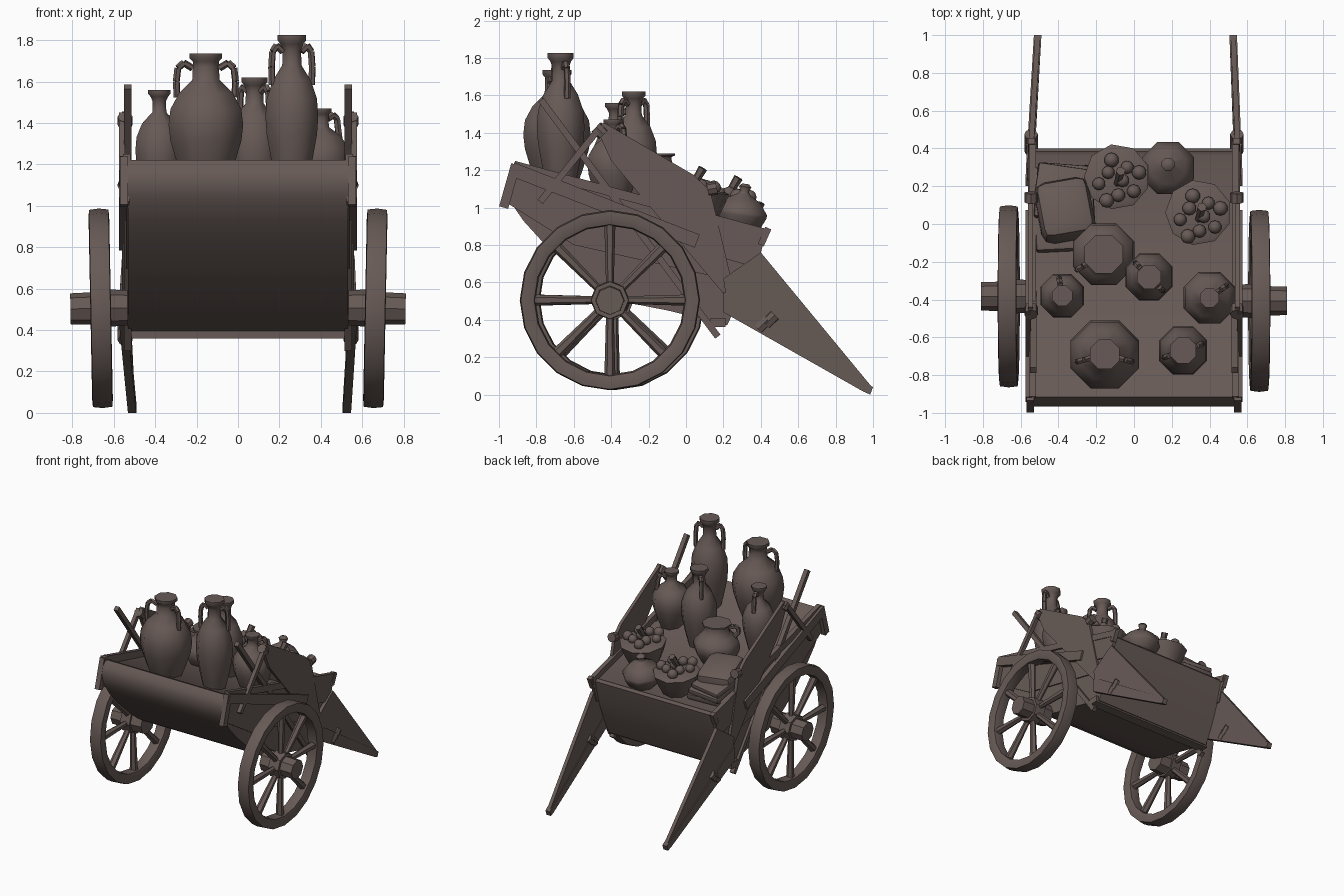
import bpy, bmesh, math, random
from mathutils import Vector, Matrix

if "Cube" in bpy.data.objects:
    bpy.data.objects.remove(bpy.data.objects["Cube"])

random.seed(4)
mat = bpy.data.materials.new("dark brown")
mat.diffuse_color = (0.135, 0.102, 0.092, 1)
mat.use_nodes = True
mat.node_tree.nodes["Principled BSDF"].inputs["Base Color"].default_value = mat.diffuse_color


def finish(name, bm, smooth=True, angle=40):
    bmesh.ops.recalc_face_normals(bm, faces=bm.faces)
    me = bpy.data.meshes.new(name)
    bm.to_mesh(me)
    bm.free()
    me.materials.append(mat)
    ob = bpy.data.objects.new(name, me)
    bpy.context.collection.objects.link(ob)
    if smooth:
        bpy.ops.object.select_all(action='DESELECT')
        ob.select_set(True)
        bpy.context.view_layer.objects.active = ob
        bpy.ops.object.shade_smooth_by_angle(angle=math.radians(angle))
    return ob


def prism(name, pts, xa, xb, smooth=False):
    """Extrude a (y, z) outline in x; xa and xb are numbers or functions of y."""
    fa = xa if callable(xa) else lambda y: xa
    fb = xb if callable(xb) else lambda y: xb
    bm = bmesh.new()
    a = [bm.verts.new((fa(y), y, z)) for y, z in pts]
    b = [bm.verts.new((fb(y), y, z)) for y, z in pts]
    bm.faces.new(a)
    bm.faces.new(b[::-1])
    for i in range(len(pts)):
        j = (i + 1) % len(pts)
        bm.faces.new((a[i], a[j], b[j], b[i]))
    return finish(name, bm, smooth, 50)


def rod(bm, p, q, r1, r2, n=8):
    p, q = Vector(p), Vector(q)
    d = q - p
    m = Matrix.Translation((p + q) / 2) @ d.to_track_quat('Z', 'Y').to_matrix().to_4x4()
    bmesh.ops.create_cone(bm, cap_ends=True, segments=n, radius1=r1, radius2=r2, depth=d.length, matrix=m)


def board(name, p, q, width, x0, x1):
    """Plank between two (y, z) points, on the side at x0..x1."""
    p, q = Vector(p), Vector(q)
    d = (q - p).normalized()
    n = Vector((-d.y, d.x)) * width / 2
    prism(name, [p - n, q - n, q + n, p + n], x0, x1)


def lathe(name, prof, loc, n=8, tilt=0):
    bm = bmesh.new()
    rings = []
    for r, z in prof:
        rings.append([bm.verts.new((r * math.cos(t), r * math.sin(t), z))
                      for t in [(k + .5) * 2 * math.pi / n for k in range(n)]])
    for a, b in zip(rings, rings[1:]):
        for i in range(n):
            j = (i + 1) % n
            bm.faces.new((a[i], a[j], b[j], b[i]))
    bm.faces.new(rings[0])
    bm.faces.new(rings[-1])
    bm.transform(Matrix.Translation(loc) @ Matrix.Rotation(tilt, 4, 'X'))
    return finish(name, bm, True, 60)


def floor(y):
    return 1.175 - 0.255 * (y + 0.88)


# cart body: rounded hull with a sloping floor
prism("cart_body", [(-.915, 1.22), (-.95, 1.18), (-.965, 1.12), (-.945, 1.04), (-.87, .93), (-.77, .82), (-.6, .665),
                    (-.5, .585), (-.4, .525), (-.28, .485), (-.1, .45), (.15, .39), (.22, .37), (.29, .52), (.36, .7),
                    (.40, .85), (.385, .87), (.36, .86), (-.84, 1.165), (-.885, 1.21)], -.53, .53, True)
bm = bmesh.new()
bmesh.ops.create_cube(bm, size=1, matrix=Matrix.Translation((0, .17, .385)) @ Matrix.Diagonal((1.1, .08, .05, 1)))
finish("bottom_crossbar", bm, False)

for s, side in ((-1, "left"), (1, "right")):
    # side boards and rails
    prism(side + "_side_board", [(-.92, 1.24), (-.95, 1.02), (-.6, .8), (.2, .62), (.36, .68), (.43, .87)],
          s * .525, s * .54)
    board(side + "_top_rail", (-.92, 1.225), (.43, .86), .05, s * .52, s * .555)
    board(side + "_slanted_rail", (-.93, 1.205), (.06, .82), .075, s * .54, s * .575)
    board(side + "_front_post", (-.975, 1.0), (-.91, 1.23), .05, s * .53, s * .57)
    board(side + "_rear_plank", (.12, .84), (.40, .76), .17, s * .525, s * .55)
    board(side + "_rear_peg", (.4, .8), (.44, .89), .035, s * .525, s * .56)
    # crossed sticks
    board(side + "_long_stick", (-.775, 1.575), (.17, .31), .035, s * .515, s * .55)
    board(side + "_short_stick", (-.45, 1.44), (-.78, 1.03), .035, s * .545, s * .575)
    # upper side panel
    prism(side + "_upper_panel", [(-.48, 1.425), (-.44, 1.455), (.04, 1.175), (.13, 1.09), (.27, .50), (.2, .54),
                                  (-.4, 1.25)], s * .535, s * .56)
    # shaft with its triangular web
    toe = .04 if s > 0 else .06
    shaft_x = lambda y, o: s * (.555 - toe * max(0, y - .25) + o)
    prism(side + "_shaft_web", [(.40, .76), (.99, .045), (.95, .03), (.22, .48), (.2, .62)],
          lambda y: shaft_x(y, -.014), lambda y: shaft_x(y, .014))
    prism(side + "_shaft", [(.2, .55), (.3, .50), (1.0, .04), (.985, 0), (.95, .015), (.2, .44)],
          lambda y: shaft_x(y, -.02), lambda y: shaft_x(y, .02))
    # rope bindings
    bm = bmesh.new()
    for y, z, dy, dz in ((.41, .375, .05, .05), (.45, .40, .05, .05), (.14, 1.1, .05, .01), (-.46, 1.41, .04, -.04)):
        rod(bm, (s * .545, y - dy / 2, z - dz / 2), (s * .545, y + dy / 2, z + dz / 2), .036, .036, 8)
    finish(side + "_rope_bindings", bm)

    # wheel: rim, spokes, hub (built around the x axis, leaning slightly outward)
    place = Matrix.Translation((s * .663, -.395 - s * .012, .505)) @ Matrix.Rotation(s * .02, 4, 'Y')
    bm = bmesh.new()
    n = 20
    sec = [(.476, -.047), (.482, 0), (.476, .047), (.44, .05), (.405, .04), (.398, 0), (.405, -.04), (.44, -.05)]
    rings = [[bm.verts.new((x, r * math.cos(k * 2 * math.pi / n), r * math.sin(k * 2 * math.pi / n)))
              for r, x in sec] for k in range(n)]
    for k in range(n):
        a, b = rings[k], rings[(k + 1) % n]
        for i in range(len(sec)):
            j = (i + 1) % len(sec)
            bm.faces.new((a[i], a[j], b[j], b[i]))
    bm.transform(place)
    finish(side + "_wheel_rim", bm)
    bm = bmesh.new()
    for k in range(8):
        d = Vector((0, math.cos(k * math.pi / 4), math.sin(k * math.pi / 4)))
        rod(bm, d * .06, d * .42, .02, .03, 6)
    bm.transform(place)
    finish(side + "_spokes", bm)
    bm = bmesh.new()
    rod(bm, (-s * .13, 0, 0), (-s * .04, 0, 0), .085, .09, 8)
    rod(bm, (-s * .04, 0, 0), (s * .045, 0, 0), .105, .10, 8)
    rod(bm, (s * .045, 0, 0), (s * .146, 0, 0), .078, .075, 8)
    bm.transform(place)
    finish(side + "_hub", bm)

# jars: name, x, y, top, body radius, neck radius, lip radius, handle angles in degrees
JARS = [("wide_amphora", -.155, -.69, 1.735, .195, .068, .085, (195, -15)),
        ("tall_amphora", .26, -.67, 1.825, .138, .048, .075, (200, 20)),
        ("left_jug", -.38, -.38, 1.56, .125, .035, .058, (100,)),
        ("middle_jar", .08, -.28, 1.62, .135, .045, .068, (135, -45)),
        ("right_jug", .40, -.39, 1.47, .148, .04, .055, (35,)),
        ("round_pot", -.16, -.16, 1.29, .175, .09, .11, (210,))]
for name, x, y, top, R, nk, lip, handles in JARS:
    z0 = floor(y) - .03
    h = top - z0
    prof = [(.55, 0), (.76, .16), (.95, .34), (1, .46), (.95, .58), (.72, .70)]
    lathe(name, [(r * R, t * h) for r, t in prof] + [(nk * 1.05, .8 * h), (nk, .9 * h), (lip * .8, .94 * h),
          (lip, .965 * h), (lip, h)], (x, y, z0))
    bm = bmesh.new()
    for a in handles:
        c, sn = math.cos(math.radians(a)), math.sin(math.radians(a))
        path = [(nk, .89), (nk + R * .22, .93), (nk + R * .37, .89), (nk + R * .41, .79), (R * .74, .67)]
        pts = [Vector((x + r * c, y + r * sn, z0 + t * h)) for r, t in path]
        for p, q in zip(pts, pts[1:]):
            rod(bm, p, q, .017, .017, 6)
    finish(name + "_handles", bm)

# lidded pot with a knob
lathe("lidded_pot", [(.09, 0), (.125, .04), (.148, .09), (.15, .11), (.10, .17), (.035, .205), (.025, .22), (.036, .245),
                     (.02, .26)], (.18, .28, floor(.28) - .01), 8, -.15)

# baskets of fruit
for name, x, y, rim in (("rear_basket", -.09, .23, 1.04), ("right_basket", .34, .04, 1.09)):
    z0 = floor(y) - .02
    h = rim - z0
    lathe(name, [(.11, 0), (.145, h * .45), (.168, h * .88), (.175, h), (.155, h + .01)], (x, y, z0), 9, -.12)
    bm = bmesh.new()
    for k in range(9):
        a, r = k * 2.4, .03 + .095 * (k / 8) ** .5
        c = (x + r * math.cos(a), y + r * math.sin(a), rim + .04 - r * .1 - .12 * r * math.sin(a))
        bmesh.ops.create_icosphere(bm, subdivisions=2, radius=random.uniform(.034, .04),
                                   matrix=Matrix.Translation(c))
    finish(name + "_fruit", bm)
    bm = bmesh.new()
    rod(bm, (x, y - .02, rim), (x + .02, y + .05, rim + .12), .018, .026, 6)
    finish(name + "_stalk", bm)

# sack and folded cloths
for name, x, y, z, size, rot in (("sack", -.365, .07, .08, (.29, .32, .2), .18),
                                 ("cloth_low", -.37, .08, .02, (.32, .46, .06), .05),
                                 ("cloth_middle", -.38, .17, .06, (.28, .3, .05), -.08),
                                 ("cloth_top", -.39, .2, .10, (.26, .22, .04), -.15)):
    bm = bmesh.new()
    bmesh.ops.create_cube(bm, size=1, matrix=Matrix.Diagonal((*size, 1)))
    bmesh.ops.bevel(bm, geom=bm.edges[:], offset=min(size) * .3, segments=2, affect='EDGES', profile=.5)
    bm.transform(Matrix.Translation((x, y, floor(y) + z)) @ Matrix.Rotation(-.26, 4, 'X')
                 @ Matrix.Rotation(rot, 4, 'Z'))
    finish(name, bm)
